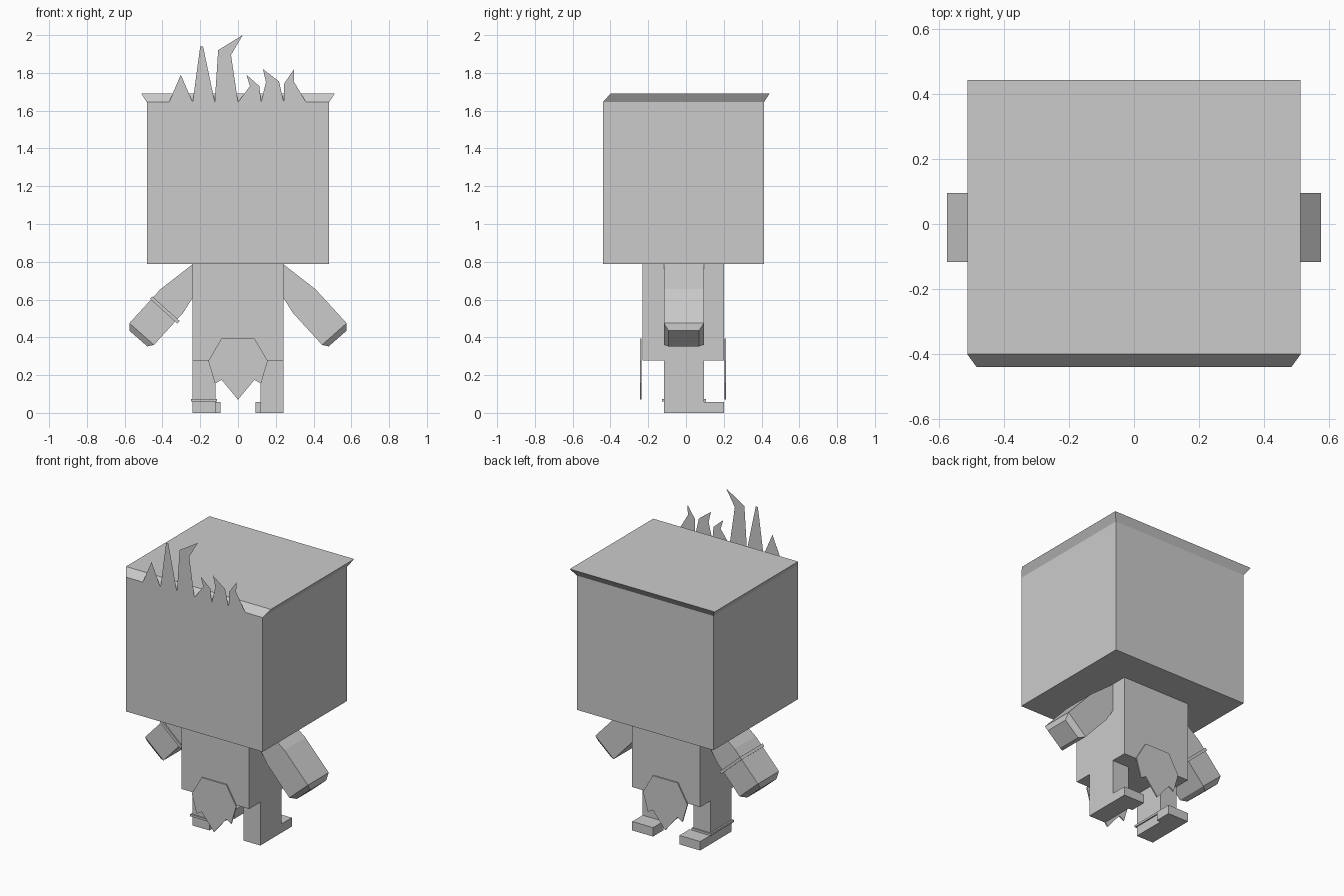
import bpy, bmesh, math
from mathutils import Matrix

if "Cube" in bpy.data.objects:
    bpy.data.objects.remove(bpy.data.objects["Cube"])

grey = bpy.data.materials.new("plain grey")
grey.diffuse_color = (0.6, 0.6, 0.6, 1)
grey.use_nodes = True
grey.node_tree.nodes["Principled BSDF"].inputs["Base Color"].default_value = grey.diffuse_color


def finish(name, bm):
    bmesh.ops.recalc_face_normals(bm, faces=bm.faces[:])
    me = bpy.data.meshes.new(name)
    bm.to_mesh(me)
    bm.free()
    me.materials.append(grey)
    ob = bpy.data.objects.new(name, me)
    bpy.context.collection.objects.link(ob)
    return ob


def box(name, x, y, z, turn=0.0):
    """Box from (min, max) ranges, optionally turned about y round its centre."""
    bm = bmesh.new()
    bmesh.ops.create_cube(bm, size=1)
    size = [b - a for a, b in (x, y, z)]
    mid = [(a + b) / 2 for a, b in (x, y, z)]
    m = Matrix.Translation(mid) @ Matrix.Rotation(turn, 4, 'Y') @ Matrix.Diagonal((*size, 1))
    bm.transform(m)
    return finish(name, bm)


def loft(name, rings):
    """Join rings of equal length with quads and close both ends."""
    bm = bmesh.new()
    vs = [[bm.verts.new(p) for p in r] for r in rings]
    for a, b in zip(vs, vs[1:]):
        for i in range(len(a)):
            j = (i + 1) % len(a)
            bm.faces.new((a[i], a[j], b[j], b[i]))
    bm.faces.new(vs[0])
    bm.faces.new(vs[-1])
    return finish(name, bm)


def rect(x, y0, y1, z):
    return [(-x, y0, z), (x, y0, z), (x, y1, z), (-x, y1, z)]


# Head block with a lid shifted backwards
loft("head", [rect(0.483, -0.44, 0.413, 0.787),
              rect(0.483, -0.44, 0.413, 1.645),
              rect(0.512, -0.40, 0.442, 1.69)])

# Flat hair spikes rising from the front edge
spikes = [
    [(-0.365, 1.645), (-0.24, 1.645), (-0.303, 1.79)],
    [(-0.24, 1.645), (-0.123, 1.645), (-0.185, 1.94), (-0.2, 1.94)],
    [(-0.123, 1.645), (0, 1.645), (-0.037, 1.895), (0.025, 2.0), (-0.105, 1.92)],
    [(0, 1.645), (0.122, 1.645), (0.113, 1.73), (0.045, 1.79), (0.063, 1.73)],
    [(0.122, 1.645), (0.242, 1.645), (0.217, 1.755), (0.132, 1.82), (0.148, 1.75)],
    [(0.242, 1.645), (0.36, 1.645), (0.295, 1.755), (0.297, 1.82), (0.245, 1.745)],
]
bm = bmesh.new()
for s in spikes:
    bm.faces.new([bm.verts.new((x, -0.44, z)) for x, z in s])
finish("hair", bm)

# Torso
box("torso", (-0.24, 0.24), (-0.23, 0.20), (0.277, 0.787))

# Arms, legs and feet on both sides
for side, s in (("right", 1), ("left", -1)):
    # each section: upper x, z, lower x, z, y range
    arm = [(0.24, 0.787, 0.24, 0.61, -0.117, 0.095),
           (0.41, 0.655, 0.29, 0.53, -0.117, 0.095),
           (0.575, 0.475, 0.445, 0.36, -0.117, 0.095),
           (0.575, 0.435, 0.48, 0.352, -0.092, 0.068)]
    loft(side + "_arm", [[(s * a, y0, b), (s * a, y1, b), (s * c, y1, d), (s * c, y0, d)]
                         for a, b, c, d, y0, y1 in arm])
    box(side + "_leg", sorted((s * 0.12, s * 0.24)), (-0.117, 0.095), (0, 0.277))
    box(side + "_foot", sorted((s * 0.093, s * 0.24)), (0.095, 0.20), (0, 0.057))

# Bands round one wrist and one ankle
box("wrist_band", (-0.485, -0.29), (-0.125, 0.103), (0.536, 0.554), math.radians(42))
box("ankle_band", (-0.25, -0.112), (-0.127, 0.105), (0.06, 0.073))

# Pointed cloth flaps, front and back
half = [(0.087, 0.395), (0.157, 0.275), (0.122, 0.155), (0.087, 0.175)]
outline = half + [(0, 0.07)] + [(-x, z) for x, z in reversed(half)]
for name, y in (("front_flap", -0.239), ("back_flap", 0.207)):
    loft(name, [[(x, y + t, z) for x, z in outline] for t in (-0.004, 0.004)])
